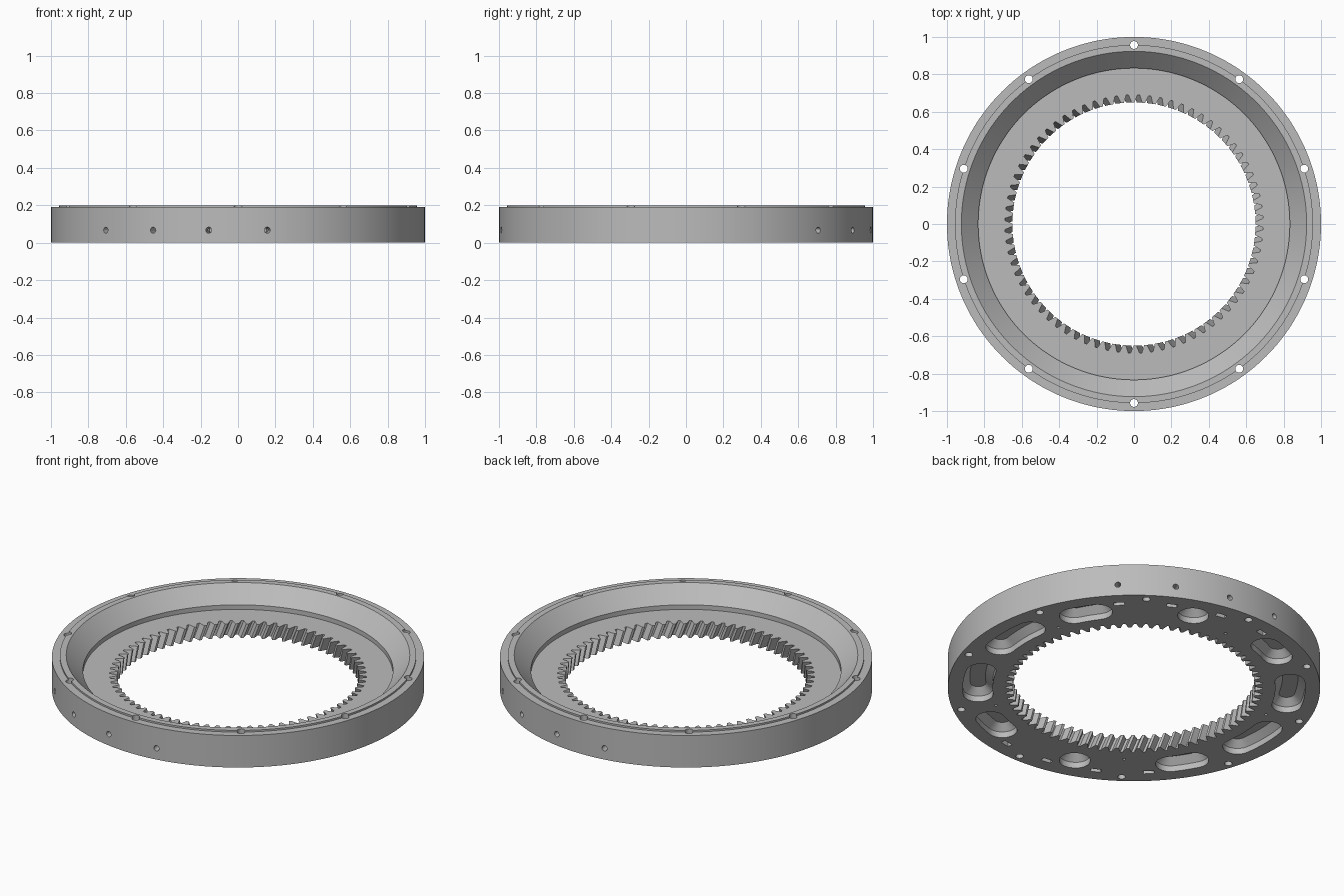
import bpy, bmesh
from math import sin, cos, pi, radians
from mathutils import Matrix, Vector

if "Cube" in bpy.data.objects:
    bpy.data.objects.remove(bpy.data.objects["Cube"], do_unlink=True)

TEETH = 72
FLOOR = 0.083
TWIST = radians(-2.6)

grey = bpy.data.materials.new("plain grey")
grey.use_nodes = True
colour = (0.5, 0.5, 0.5, 1)
grey.diffuse_color = colour
grey.node_tree.nodes["Principled BSDF"].inputs["Base Color"].default_value = colour


def make_object(name, bm):
    bmesh.ops.recalc_face_normals(bm, faces=bm.faces)
    mesh = bpy.data.meshes.new(name)
    bm.to_mesh(mesh)
    bm.free()
    mesh.materials.append(grey)
    obj = bpy.data.objects.new(name, mesh)
    bpy.context.collection.objects.link(obj)
    return obj


def polar(r, a, z):
    return Vector((r * cos(a), r * sin(a), z))


def bridge(bm, a, b):
    n = len(a)
    for i in range(n):
        bm.faces.new((a[i], a[(i + 1) % n], b[(i + 1) % n], b[i]))


def round_ring(bm, r, z):
    n = TEETH * 4
    return [bm.verts.new(polar(r, 2 * pi * i / n, z)) for i in range(n)]


def tooth_ring(bm, z):
    # Trapezoid teeth pointing inward, turned further at each height
    shape = ((0.0, 0.69), (0.22, 0.69), (0.48, 0.65), (0.74, 0.65))
    turn = TWIST * z / FLOOR
    return [bm.verts.new(polar(r, 2 * pi * (k + f) / TEETH + turn, z))
            for k in range(TEETH) for f, r in shape]


# Dished ring body with helical internal teeth
bm = bmesh.new()
profile = ((1, 0), (1, 0.19), (0.957, 0.19), (0.957, 0.2),
           (0.923, 0.2), (0.833, 0.11), (0.833, FLOOR))
rings = [round_ring(bm, r, z) for r, z in profile]
rings += [tooth_ring(bm, FLOOR * (1 - i / 4)) for i in range(5)]
for a, b in zip(rings, rings[1:] + rings[:1]):
    bridge(bm, a, b)
body = make_object("ring_gear_body", bm)


def cylinder(bm, r, depth, matrix, sides=24):
    bmesh.ops.create_cone(bm, cap_ends=True, segments=sides, radius1=r,
                          radius2=r, depth=depth, matrix=matrix)


def slot_outline(start, end, half):
    # Curved slot with round ends, following the ring
    mid, steps = 0.84, 12
    s, e = radians(start) + 0.08 / mid, radians(end) - 0.08 / mid
    e = max(e, s + 0.01)
    pts = [polar(mid + half, s + (e - s) * i / steps, 0) for i in range(steps)]
    for centre, base in ((e, e), (s, s + pi)):
        pts += [polar(mid, centre, 0) + polar(half, base + pi * i / steps, 0)
                for i in range(steps)]
        if centre == e:
            pts += [polar(mid - half, e + (s - e) * i / steps, 0)
                    for i in range(1, steps)]
    # Drop points that coincide where the arcs meet
    return [p for i, p in enumerate(pts) if (p - pts[i - 1]).length > 1e-5]


# Tapered pockets in the underside
bm = bmesh.new()
for half_turn in (0, 180):
    for start, end in ((-14, 14), (22, 42), (66.5, 77.5), (102, 122), (130, 158)):
        levels = []
        for half, z in ((0.08, -0.02), (0.08, 0.035), (0.042, 0.072)):
            outline = slot_outline(start + half_turn, end + half_turn, half)
            levels.append([bm.verts.new(p + Vector((0, 0, z))) for p in outline])
        for a, b in zip(levels, levels[1:]):
            bridge(bm, a, b)
        bm.faces.new(levels[0])
        bm.faces.new(levels[-1])
pockets = make_object("pocket_cutter", bm)

# Vertical bolt holes through the rim, and small blind holes near the teeth
bm = bmesh.new()
for i in range(10):
    a = radians(18 + 36 * i)
    cylinder(bm, 0.021, 0.5, Matrix.Translation(polar(0.957, a, 0.1)))
    if i % 2 == 0:
        cylinder(bm, 0.008, 0.08, Matrix.Translation(polar(0.765, a, 0)), 12)
bolts = make_object("bolt_hole_cutter", bm)

# Radial screw holes in the side, each with a nut slot from below
screw_bm, nut_bm = bmesh.new(), bmesh.new()
for half_turn in (0, 180):
    for angle in (45, 63, 81, 99):
        a = radians(angle + half_turn)
        turn = Matrix.Rotation(a, 4, "Z")
        lay = Matrix.Rotation(pi / 2, 4, "Y")
        cylinder(screw_bm, 0.016, 0.16,
                 Matrix.Translation(polar(0.95, a, 0.067)) @ turn @ lay)
        bmesh.ops.create_cube(nut_bm, matrix=Matrix.Translation(polar(0.908, a, 0.04))
                              @ turn @ Matrix.Diagonal((0.028, 0.058, 0.12, 1)))
screws = make_object("screw_hole_cutter", screw_bm)
nuts = make_object("nut_slot_cutter", nut_bm)

# Cut everything into the body
bpy.ops.object.select_all(action="DESELECT")
bpy.context.view_layer.objects.active = body
body.select_set(True)
for cutter in (pockets, bolts, screws, nuts):
    cutter.hide_render = True
    mod = body.modifiers.new(cutter.name, "BOOLEAN")
    mod.operation = "DIFFERENCE"
    mod.solver = "EXACT"
    mod.object = cutter
    bpy.ops.object.modifier_apply(modifier=mod.name)
    bpy.data.objects.remove(cutter, do_unlink=True)
bpy.ops.object.shade_smooth_by_angle(angle=radians(25))
